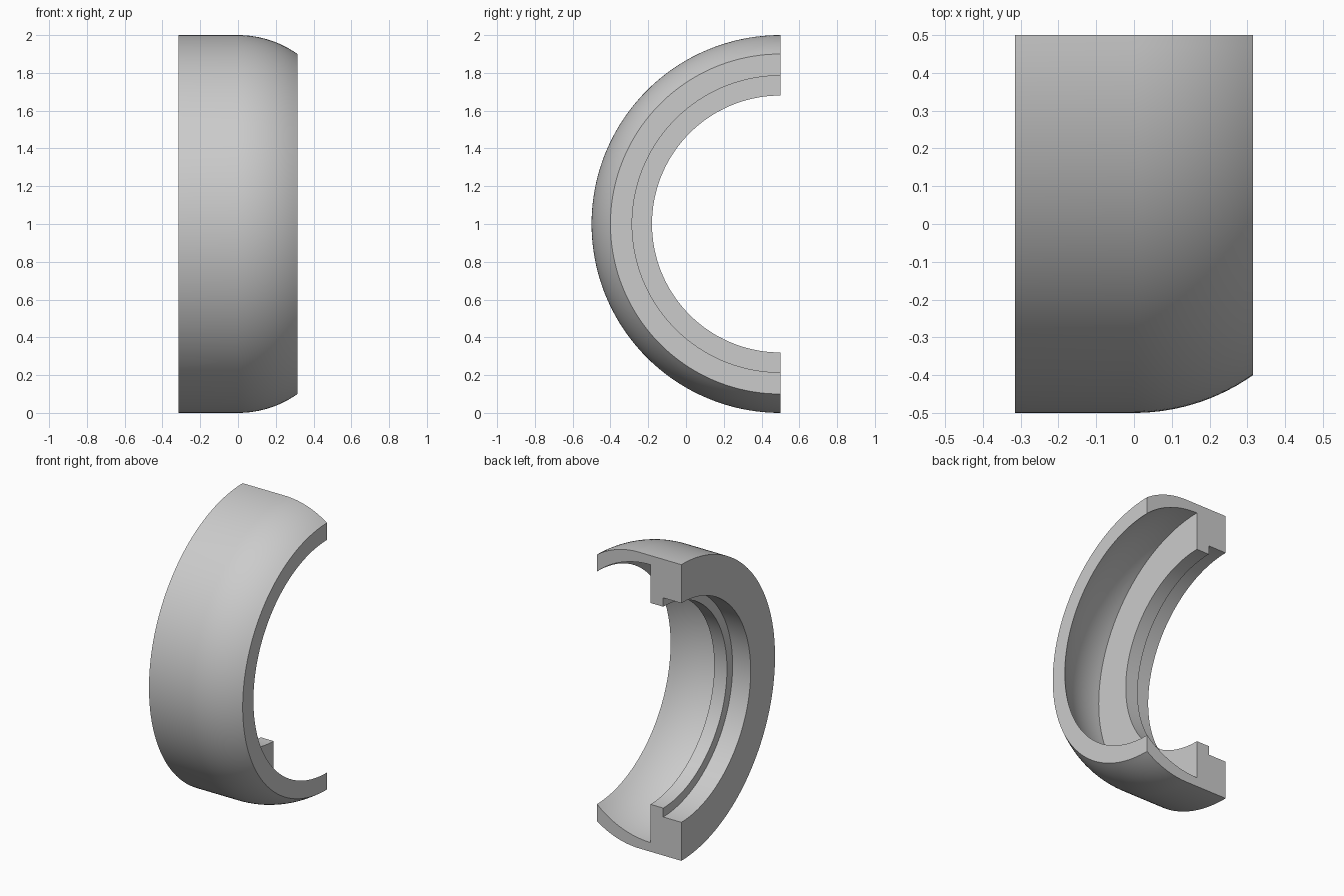
import bpy, bmesh
from math import sin, cos, pi, sqrt, radians

if "Cube" in bpy.data.objects:
    bpy.data.objects.remove(bpy.data.objects["Cube"], do_unlink=True)

SEGMENTS = 96      # steps around the half turn
ARC_STEPS = 14     # steps along each curved wall
HALF = 0.315       # half the ring width
FLANGE = -0.085    # inner face of the flange


def arc(x0, x1, centre_x, centre_r, radius):
    """Points (x, r) along a circular wall from x0 to x1."""
    points = []
    for i in range(ARC_STEPS + 1):
        x = x0 + (x1 - x0) * i / ARC_STEPS
        points.append((x, centre_r + sqrt(radius ** 2 - (x - centre_x) ** 2)))
    return points


# Plain grey material
grey = bpy.data.materials.new("plain_grey")
grey.use_nodes = True
colour = (0.6, 0.6, 0.6, 1)
grey.diffuse_color = colour
grey.node_tree.nodes["Principled BSDF"].inputs["Base Color"].default_value = colour

# Cross-section: crowned outside, hollow inside, flange with stepped lip
profile = [(-HALF, 1.0)]
profile += arc(0, HALF, 0, 0.454, 0.546)
profile += arc(HALF, FLANGE, FLANGE, 0.338, 0.6)
profile += [(FLANGE, 0.68), (-0.18, 0.68), (-0.18, 0.74), (-HALF, 0.74)]

# Sweep the section half a turn about the side-to-side axis
bm = bmesh.new()
rings = []
for s in range(SEGMENTS + 1):
    t = pi * s / SEGMENTS
    rings.append([bm.verts.new((x, 0.5 - r * sin(t), 1 + r * cos(t)))
                  for x, r in profile])
count = len(profile)
for a, b in zip(rings, rings[1:]):
    for i in range(count):
        j = (i + 1) % count
        bm.faces.new((a[i], a[j], b[j], b[i]))

# Flat cut ends
bm.faces.new(rings[0])
bm.faces.new(rings[-1])
bmesh.ops.recalc_face_normals(bm, faces=bm.faces)

mesh = bpy.data.meshes.new("half_ring")
bm.to_mesh(mesh)
bm.free()
mesh.materials.append(grey)
ring = bpy.data.objects.new("half_ring", mesh)
bpy.context.collection.objects.link(ring)

# Smooth walls with crisp edges
bpy.ops.object.select_all(action="DESELECT")
ring.select_set(True)
bpy.context.view_layer.objects.active = ring
bpy.ops.object.shade_smooth_by_angle(angle=radians(30))
